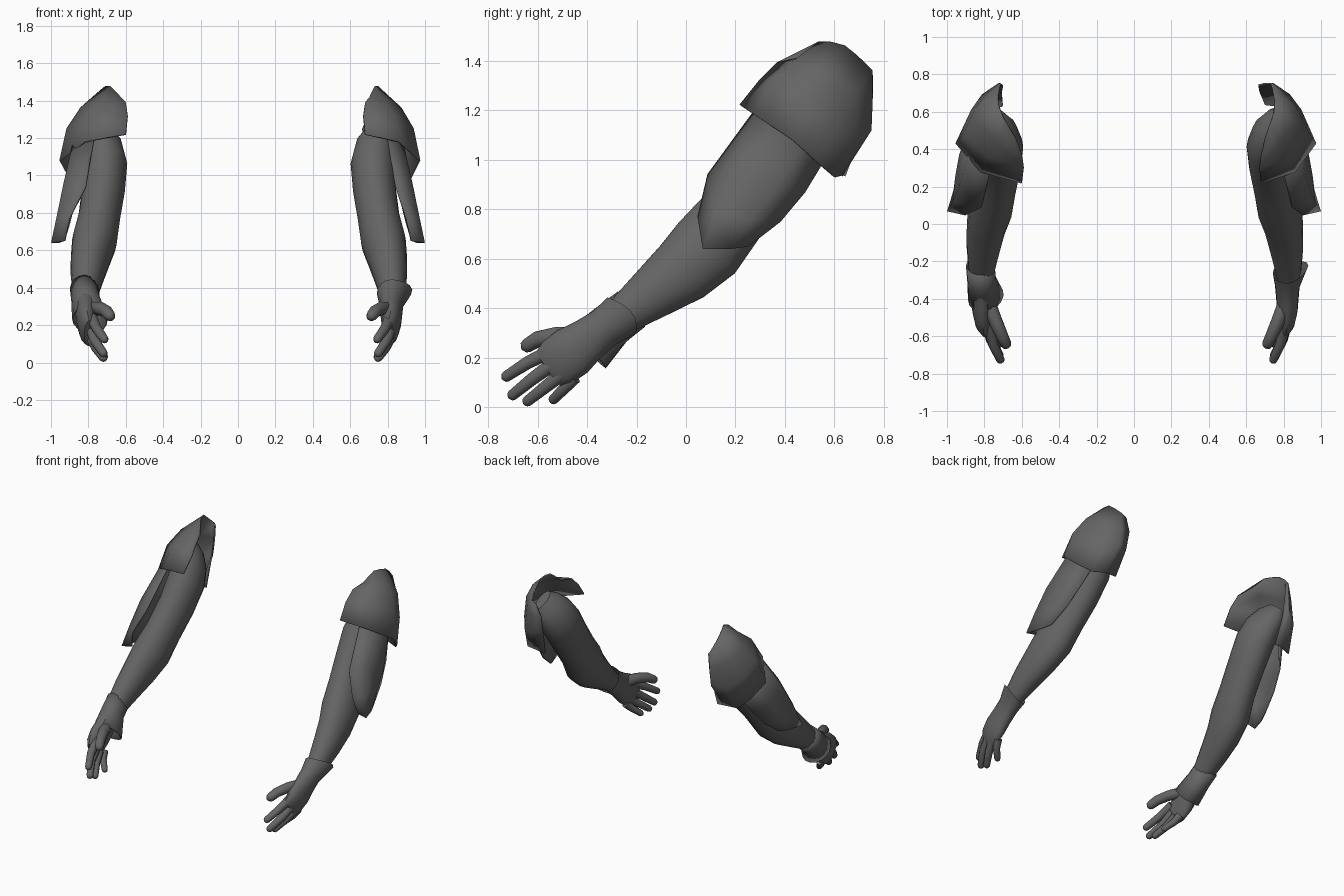
import bpy, bmesh, math
from mathutils import Vector

if "Cube" in bpy.data.objects:
    bpy.data.objects.remove(bpy.data.objects["Cube"])

grey = bpy.data.materials.new("dark_grey")
grey.diffuse_color = (0.13, 0.13, 0.13, 1)
grey.use_nodes = True
grey.node_tree.nodes["Principled BSDF"].inputs["Base Color"].default_value = grey.diffuse_color


def finish(name, bm, thick=0, angle=40):
    bmesh.ops.recalc_face_normals(bm, faces=bm.faces)
    me = bpy.data.meshes.new(name)
    bm.to_mesh(me)
    bm.free()
    me.materials.append(grey)
    ob = bpy.data.objects.new(name, me)
    bpy.context.collection.objects.link(ob)
    if thick:
        m = ob.modifiers.new("thickness", 'SOLIDIFY')
        m.thickness = thick
        m.offset = 0
    bpy.ops.object.select_all(action='DESELECT')
    ob.select_set(True)
    bpy.context.view_layer.objects.active = ob
    bpy.ops.object.shade_smooth_by_angle(angle=math.radians(angle))
    return ob


def place(p, side, shift):
    """Mirror a point to its side, nudging the left arm inwards."""
    return Vector((p[0] * side + (shift if side < 0 else 0), p[1], p[2]))


def loft(name, rings, sides, side, shift=0, flare=None, caps=True, thick=0):
    """Skin elliptical rings (centre, half width in x, half height) along a path.
    flare = (direction, offset) pulls the first ring out on one side."""
    bm = bmesh.new()
    loops = []
    for i, (c, rx, r) in enumerate(rings):
        a = Vector(rings[max(i - 1, 0)][0])
        b = Vector(rings[min(i + 1, len(rings) - 1)][0])
        t = (b - a).normalized()
        u = (Vector((1, 0, 0)) - t * t.x).normalized()
        v = t.cross(u)
        loops.append([])
        for k in range(sides):
            th = math.tau * k / sides
            d = u * math.cos(th) * rx + v * math.sin(th) * r
            p = Vector(c) + d
            if flare and i == 0:
                p += Vector(flare[1]) * max(0, d.normalized().dot(Vector(flare[0]).normalized())) ** 1.5
            loops[-1].append(bm.verts.new(place(p, side, shift)))
    for l0, l1 in zip(loops, loops[1:]):
        for k in range(sides):
            j = (k + 1) % sides
            bm.faces.new((l0[k], l0[j], l1[j], l1[k]))
    if caps:
        if not flare:
            bm.faces.new(loops[0])
        bm.faces.new(loops[-1])
    return finish(name, bm, thick)


def sheet(name, rows, side, shift, thick=0.01, angle=60):
    """Curved armour sheet from rows of points."""
    bm = bmesh.new()
    grid = [[bm.verts.new(place(p, side, shift(p))) for p in r] for r in rows]
    for r0, r1 in zip(grid, grid[1:]):
        for k in range(len(r0) - 1):
            bm.faces.new((r0[k], r0[k + 1], r1[k + 1], r1[k]))
    return finish(name, bm, thick, angle)


def finger(name, path, r, side, shift):
    """Tapered tube with a rounded tip."""
    pts = [Vector(p) for p in path]
    d = (pts[-1] - pts[-2]).normalized()
    n = len(pts) - 1
    rings = [(p, r * (1 - 0.25 * i / n), r * (1 - 0.25 * i / n)) for i, p in enumerate(pts)]
    rings += [(pts[-1] + d * r * 0.45, r * 0.58, r * 0.58),
              (pts[-1] + d * r * 0.7, r * 0.2, r * 0.2)]
    loft(name, rings, 10, side, shift)


ARM = [((.79, .55, 1.27), .05, .08), ((.768, .52, 1.22), .085, .12),
       ((.738, .47, 1.15), .11, .142), ((.722, .41, 1.06), .12, .15),
       ((.73, .31, .92), .115, .145), ((.752, .19, .775), .112, .142),
       ((.778, .085, .645), .12, .155), ((.80, -.015, .55), .105, .138),
       ((.815, -.13, .465), .09, .11), ((.825, -.25, .375), .07, .08),
       ((.825, -.31, .33), .055, .07)]

# flared cuff running into the palm
GLOVE = [((.82, -.262, .37), .078, .092), ((.82, -.33, .32), .066, .082),
         ((.82, -.40, .27), .06, .09), ((.82, -.46, .225), .055, .105),
         ((.815, -.52, .18), .045, .102), ((.805, -.555, .155), .028, .085)]

# bell sleeve open towards the hand
SLEEVE = [((.822, -.22, .397), .073, .086), ((.815, -.30, .335), .073, .088),
          ((.797, -.40, .243), .087, .10)]

FINGERS = {
    "index_finger": ([(.81, -.53, .235), (.785, -.64, .18), (.745, -.725, .125)], .031),
    "middle_finger": ([(.815, -.53, .18), (.795, -.62, .115), (.75, -.70, .05)], .031),
    "ring_finger": ([(.815, -.50, .135), (.79, -.57, .08), (.75, -.64, .025)], .030),
    "little_finger": ([(.81, -.45, .12), (.79, -.49, .078), (.745, -.535, .032)], .028),
    "thumb": ([(.81, -.42, .285), (.77, -.52, .29), (.735, -.60, .275), (.715, -.64, .25)], .040),
}

# shoulder guard: rows from rim to ridge, columns from inner front round to rear
GUARD = [
    [(.68, .22, 1.22), (.86, .28, 1.18), (.97, .43, 1.08), (.925, .53, .99),
     (.87, .60, .93), (.78, .63, .94)],
    [(.67, .30, 1.32), (.83, .36, 1.33), (.935, .48, 1.25), (.89, .61, 1.15),
     (.83, .69, 1.10), (.75, .745, 1.12)],
    [(.68, .37, 1.39), (.78, .44, 1.40), (.87, .54, 1.36), (.86, .63, 1.31),
     (.81, .69, 1.28), (.74, .75, 1.25)],
    [(.70, .46, 1.41), (.73, .54, 1.475), (.745, .58, 1.475), (.755, .64, 1.46),
     (.75, .69, 1.42), (.735, .75, 1.36)]]
# inward turned rear edge, wider on one arm
REAR = {1: [(.70, .64, .935), (.67, .71, 1.12), (.665, .74, 1.25), (.70, .75, 1.34)],
        -1: [(.735, .63, .935), (.73, .70, 1.12), (.725, .73, 1.25), (.725, .74, 1.35)]}

# upper arm plate: rows from top to tip, columns from front edge to rear edge
PLATE = [
    [(.80, .28, 1.20), (.88, .38, 1.17), (.88, .50, 1.10), (.82, .57, 1.02)],
    [(.845, .09, .94), (.93, .20, .95), (.93, .37, .90), (.87, .48, .87)],
    [(.90, .05, .77), (.965, .12, .78), (.95, .26, .76), (.90, .38, .75)],
    [(.925, .08, .65), (.995, .07, .64), (.96, .18, .64), (.93, .25, .65)]]


def guard_shift(p):
    """The left guard sits further in at the inner front than elsewhere."""
    front = 1 - min(1, max(0, (p[1] - .4) / .3))
    inner = min(1, max(0, (.95 - p[0]) / .25))
    return .02 + .06 * front * inner


for side, tag in ((1, "right"), (-1, "left")):
    loft("arm_" + tag, ARM, 18, side, .01)
    guard = [row + [rear] for row, rear in zip(GUARD, REAR[side])]
    sheet("shoulder_guard_" + tag, guard, side, guard_shift)
    sheet("upper_arm_plate_" + tag, PLATE, side, lambda p: .03 if p[0] < .86 else 0)

    # one wrist has a flared glove cuff, the other a bell sleeve over the glove
    if side > 0:
        loft("glove_" + tag, GLOVE, 16, side, 0, ((1, .2, 0), (.035, .04, .02)))
    else:
        loft("glove_" + tag, GLOVE[1:], 16, side, .01)
        bell = SLEEVE[::-1]
        loft("sleeve_" + tag, bell, 16, side, 0, ((-.8, .3, -.6), (-.015, .01, -.02)), False, .008)
    for part, (path, r) in FINGERS.items():
        finger(part + "_" + tag, path, r, side, .03)
